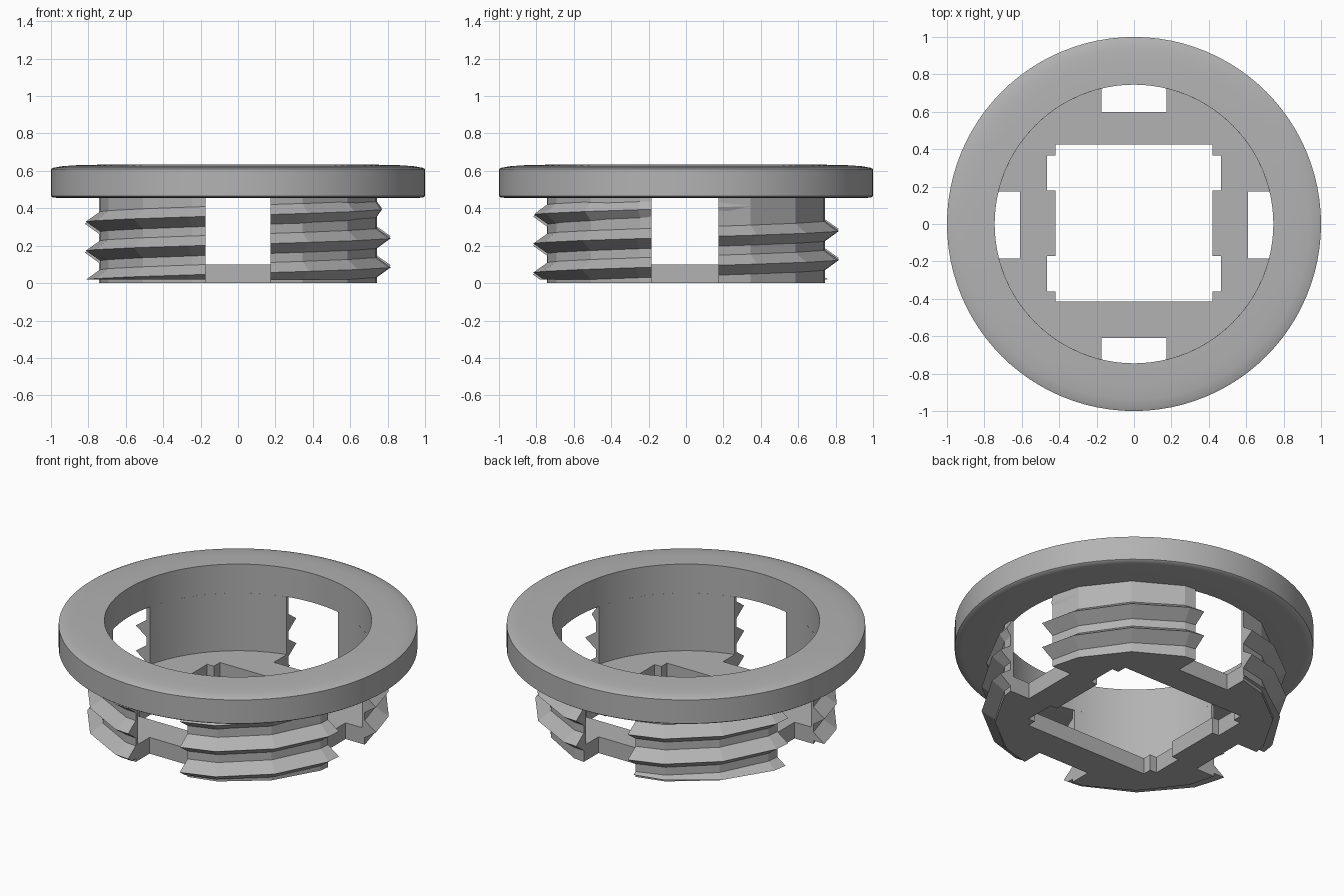
import bpy, bmesh
from math import cos, sin, pi, radians

cube = bpy.data.objects.get("Cube")
if cube:
    bpy.data.objects.remove(cube, do_unlink=True)

grey = bpy.data.materials.new("plain_grey")
grey.use_nodes = True
COLOUR = (0.45, 0.45, 0.45, 1)
grey.diffuse_color = COLOUR
grey.node_tree.nodes["Principled BSDF"].inputs["Base Color"].default_value = COLOUR

SIDES, PHASE = 16, radians(4)
WALL, BORE, UNDERSIDE, FLOOR = 0.775, 0.745, 0.455, 0.1


def finish(name, bm):
    bmesh.ops.recalc_face_normals(bm, faces=bm.faces[:])
    mesh = bpy.data.meshes.new(name)
    bm.to_mesh(mesh)
    bm.free()
    mesh.materials.append(grey)
    obj = bpy.data.objects.new(name, mesh)
    bpy.context.collection.objects.link(obj)
    return obj


def prism(name, outline, low, high):
    bm = bmesh.new()
    face = bm.faces.new([bm.verts.new((x, y, low)) for x, y in outline])
    top = bmesh.ops.extrude_face_region(bm, geom=[face])["geom"]
    bmesh.ops.translate(bm, vec=(0, 0, high - low),
                        verts=[v for v in top if isinstance(v, bmesh.types.BMVert)])
    return finish(name, bm)


def circle(radius, count, phase=0):
    return [(radius * cos(phase + 2 * pi * i / count),
             radius * sin(phase + 2 * pi * i / count)) for i in range(count)]


def rect(x0, x1, y0, y1):
    return [(x0, y0), (x1, y0), (x1, y1), (x0, y1)]


def sweep(name, sections, closed):
    """Skin a list of equal cross-sections; cap the ends when open."""
    bm = bmesh.new()
    rings = [[bm.verts.new(p) for p in s] for s in sections]
    n = len(rings[0])
    pairs = list(zip(rings, rings[1:]))
    if closed:
        pairs.append((rings[-1], rings[0]))
    else:
        bm.faces.new(rings[0])
        bm.faces.new(rings[-1])
    for a, b in pairs:
        for k in range(n):
            bm.faces.new((a[k], a[(k + 1) % n], b[(k + 1) % n], b[k]))
    return bm


def cut(obj, cutters):
    bpy.context.view_layer.objects.active = obj
    for c in cutters:
        mod = obj.modifiers.new("cut", 'BOOLEAN')
        mod.operation, mod.solver, mod.object = 'DIFFERENCE', 'EXACT', c
        bpy.ops.object.modifier_apply(modifier=mod.name)


def smooth(obj, angle):
    bpy.ops.object.select_all(action='DESELECT')
    obj.select_set(True)
    bpy.context.view_layer.objects.active = obj
    bpy.ops.object.shade_smooth_by_angle(angle=radians(angle))


# Flange ring with a gently domed top
profile = [(BORE, UNDERSIDE), (0.96, UNDERSIDE), (0.99, 0.458), (1, 0.465), (1, 0.61),
           (0.985, 0.617), (0.94, 0.625), (0.87, 0.63), (BORE, 0.633)]
flange = finish("flange", sweep("flange", [[(r * x, r * y, z) for r, z in profile]
                                           for x, y in circle(1, 96)], True))
smooth(flange, 30)

# Helical thread, fading out at its upper end
PITCH, TIP, ROOT = 0.155, 0.85, 0.76
sections = []
for i in range(-12, 34):
    turn = i / SIDES
    a = PHASE + 2 * pi * turn
    z = 0.092 + PITCH * turn
    tip = TIP - (TIP - WALL) * min(1, max(0, (turn - 1.78) / 0.27))
    sections.append([(r * cos(a), r * sin(a), z + dz)
                     for r, dz in ((ROOT, -0.064), (tip, 0), (ROOT, 0.064))])
bm = sweep("thread", sections, False)
for height, up in ((0.02, -1), (UNDERSIDE, 1)):
    bmesh.ops.bisect_plane(bm, geom=bm.verts[:] + bm.edges[:] + bm.faces[:],
                           plane_co=(0, 0, height), plane_no=(0, 0, up), clear_outer=True)
    bmesh.ops.holes_fill(bm, edges=[e for e in bm.edges if e.is_boundary])
thread = finish("thread", bm)

# Threaded cup: faceted outside, round bore, pierced floor
cup = prism("cup", circle(WALL, SIDES, PHASE), 0, UNDERSIDE)
bore = prism("bore_cutter", circle(BORE, 64), FLOOR, 1)
window = prism("window_cutter", rect(-0.42, 0.42, -0.415, 0.425), -1, 1)
notches = [prism("notch_cutter", rect(-0.465, 0.465, y0, y1), -1, 1)
           for y0, y1 in ((0.18, 0.365), (-0.36, -0.17))]

# Four slots through the wall and floor edge
slots = [prism("slot_cutter", outline, -1, 1) for outline in (
    rect(-0.175, 0.175, 0.6, 1.1), rect(-0.175, 0.175, -1.1, -0.61),
    rect(0.61, 1.1, -0.185, 0.175), rect(-1.1, -0.61, -0.185, 0.175))]

cut(cup, [bore, window] + notches + slots)
cut(thread, slots)
smooth(cup, 15)

for helper in [bore, window] + notches + slots:
    bpy.data.objects.remove(helper, do_unlink=True)
